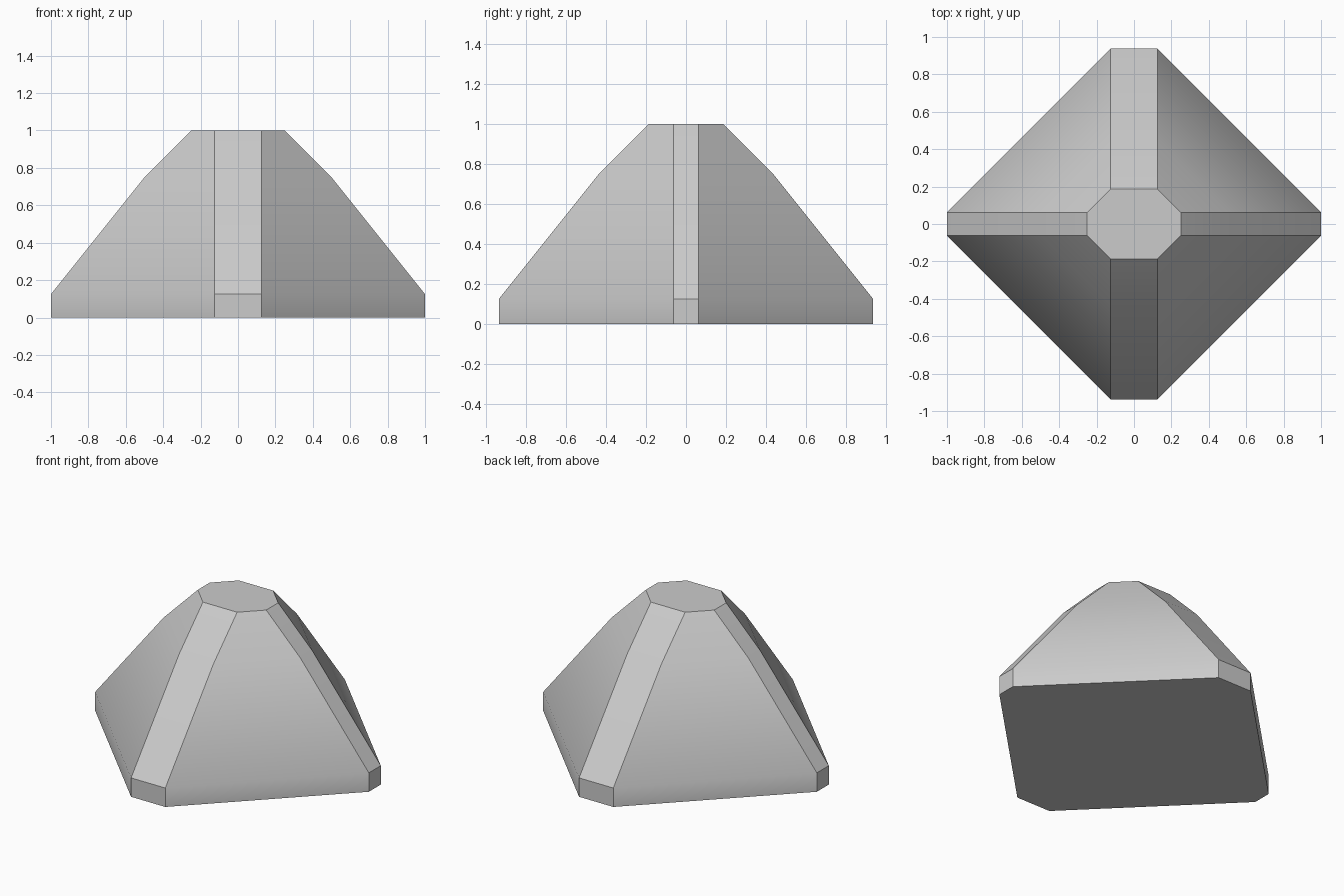
import bpy
import bmesh
import math

cube = bpy.data.objects.get("Cube")
if cube:
    bpy.data.objects.remove(cube, do_unlink=True)

# Plain grey material
grey = bpy.data.materials.new("light grey")
grey.use_nodes = True
color = (0.6, 0.6, 0.6, 1.0)
grey.diffuse_color = color
grey.node_tree.nodes["Principled BSDF"].inputs["Base Color"].default_value = color

# Chamfered corner strips keep a constant width all the way up
HALF_X, HALF_Y = 0.125, 0.0625
# Each level: height and growth of the diamond beyond the strip widths
LEVELS = [(0, 0.875), (0.125, 0.875), (0.75, 0.375), (1, 0.125)]


def octagon(bm, z, reach):
    """Ring of a diamond with cut corners, counter-clockwise."""
    x, y = HALF_X + reach, HALF_Y + reach
    points = [(x, -HALF_Y), (x, HALF_Y), (HALF_X, y), (-HALF_X, y),
              (-x, HALF_Y), (-x, -HALF_Y), (-HALF_X, -y), (HALF_X, -y)]
    return [bm.verts.new((px, py, z)) for px, py in points]


# Stacked rings joined into a single closed solid
bm = bmesh.new()
rings = [octagon(bm, z, reach) for z, reach in LEVELS]
for low, high in zip(rings, rings[1:]):
    for i in range(len(low)):
        j = (i + 1) % len(low)
        bm.faces.new((low[i], low[j], high[j], high[i]))
bm.faces.new(rings[0][::-1])
bm.faces.new(rings[-1])

mesh = bpy.data.meshes.new("slope_block")
bm.to_mesh(mesh)
bm.free()
mesh.materials.append(grey)
block = bpy.data.objects.new("slope_block", mesh)
bpy.context.collection.objects.link(block)

# Smooth the broad sides, keep the strip edges crisp
bpy.ops.object.select_all(action="DESELECT")
block.select_set(True)
bpy.context.view_layer.objects.active = block
bpy.ops.object.shade_smooth_by_angle(angle=math.radians(31))
